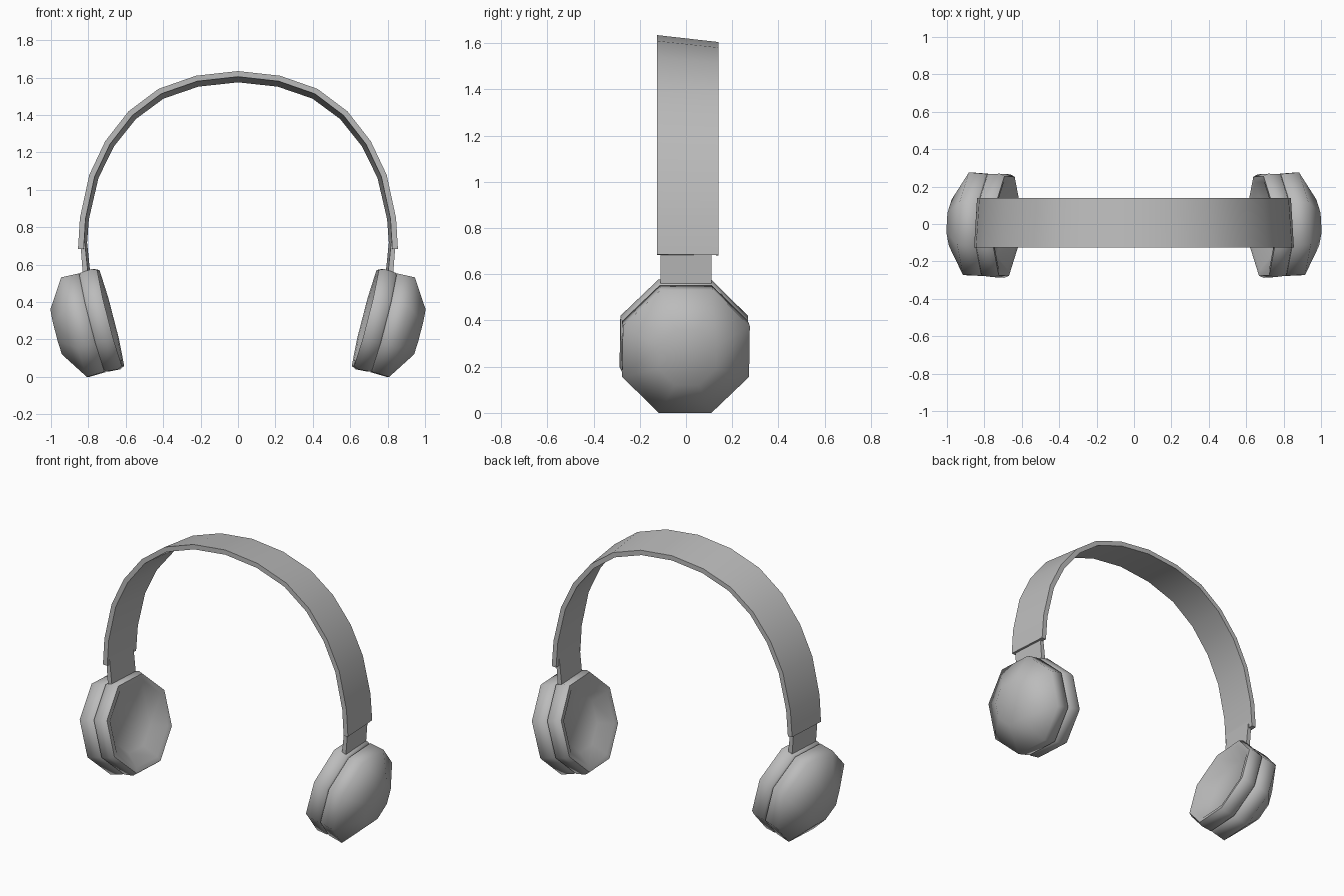
import bpy, bmesh, math
from mathutils import Vector, Matrix

if "Cube" in bpy.data.objects:
    bpy.data.objects.remove(bpy.data.objects["Cube"], do_unlink=True)

GREY = (0.5, 0.5, 0.5, 1)
grey = bpy.data.materials.new("plain grey")
grey.use_nodes = True
grey.diffuse_color = GREY
grey.node_tree.nodes["Principled BSDF"].inputs["Base Color"].default_value = GREY

TILT = math.radians(14.5)
YAW = math.radians(3.3)


def loft(name, rings, smooth_angle):
    """Skin a list of equal-sized point rings and close both ends."""
    bm = bmesh.new()
    loops = [[bm.verts.new(p) for p in ring] for ring in rings]
    n = len(loops[0])
    for a, b in zip(loops, loops[1:]):
        for i in range(n):
            j = (i + 1) % n
            bm.faces.new((a[i], a[j], b[j], b[i]))
    bm.faces.new(loops[0])
    bm.faces.new(loops[-1])
    bmesh.ops.recalc_face_normals(bm, faces=bm.faces)
    mesh = bpy.data.meshes.new(name)
    bm.to_mesh(mesh)
    bm.free()
    mesh.materials.append(grey)
    obj = bpy.data.objects.new(name, mesh)
    bpy.context.collection.objects.link(obj)
    bpy.ops.object.select_all(action="DESELECT")
    obj.select_set(True)
    bpy.context.view_layer.objects.active = obj
    bpy.ops.object.shade_smooth_by_angle(angle=math.radians(smooth_angle))
    return obj


def cup_part(name, profile, side):
    """Octagonal turned part; profile holds (distance along axis, flat radius)."""
    turn = Matrix.Rotation(YAW, 3, "Z") @ Matrix.Rotation(TILT, 3, "Y")
    rings = []
    for along, flat in profile:
        r = flat / math.cos(math.pi / 8)
        ring = []
        for k in range(8):
            a = (k + 0.5) * math.pi / 4
            p = turn @ Vector((along, r * math.sin(a), r * math.cos(a)))
            p += Vector((0.87, 0, 0.266))
            ring.append((p.x * side, p.y, p.z))
        rings.append(ring)
    return loft(name, rings, 60)


# Ear cups: domed outer shell, and a cushion with a recessed centre
shell = [(-0.11, 0.24), (-0.09, 0.272), (0, 0.275), (0.103, 0.124)]
cushion = [(-0.09, 0.25), (-0.105, 0.273), (-0.17, 0.277), (-0.196, 0.265),
           (-0.192, 0.235), (-0.13, 0.16)]

for label, side in (("left", 1), ("right", -1)):
    cup_part(label + "_shell", shell, side)
    cup_part(label + "_cushion", cushion, side)

    # Slider plate between the band and the cup
    rings = []
    for x0, x1, z in ((0.795, 0.823, 0.545), (0.815, 0.838, 0.74)):
        corners = ((x0, -0.11), (x1, -0.11), (x1, 0.11), (x0, 0.11))
        rings.append([(side * (x - y * math.tan(YAW)), y, z) for x, y in corners])
    loft(label + "_slider", rings, 30)

# Headband: flat strip swept over the arch, its front edge standing prouder
half = [(0.855, 0.685), (0.845, 0.85), (0.795, 1.08), (0.71, 1.26),
        (0.585, 1.42), (0.425, 1.54), (0.225, 1.61), (0, 1.635)]
arch = [Vector(p) for p in half + [(-x, z) for x, z in half[-2::-1]]]
rings = []
for i, p in enumerate(arch):
    along = arch[min(i + 1, len(arch) - 1)] - arch[max(i - 1, 0)]
    inward = Vector((-along.y, along.x)).normalized()
    lift = max(0, (p.y - 0.69) / 0.945)
    slant = 0.016 + 0.014 * lift
    ring = []
    for depth, y in ((0, -0.125), (slant, 0.14), (slant + 0.03, 0.14), (0.03, -0.125)):
        q = p + inward * depth
        ring.append((q.x, y, q.y))
    rings.append(ring)
loft("headband", rings, 40)
